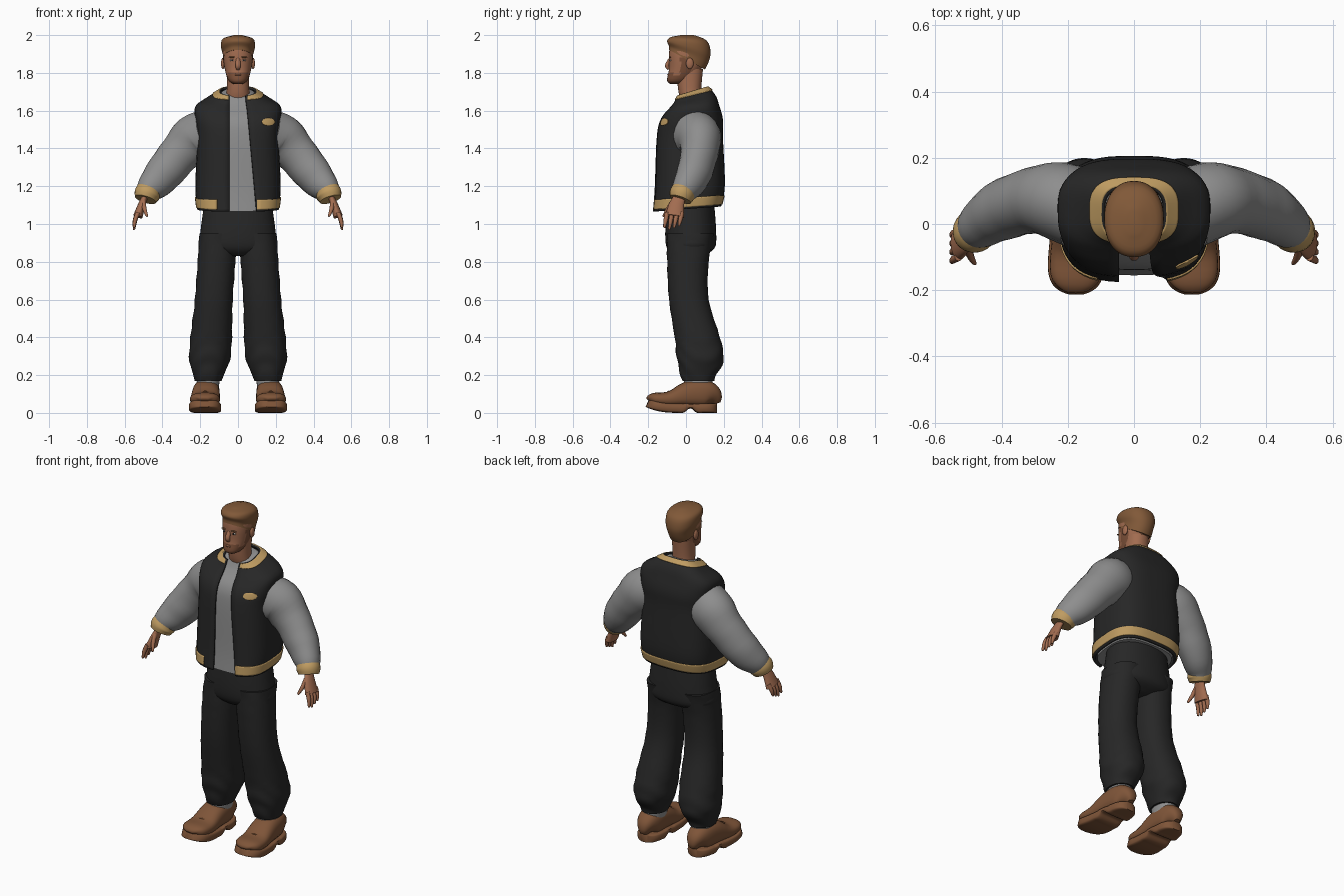
import bpy, bmesh, math
from mathutils import Vector

if "Cube" in bpy.data.objects:
    bpy.data.objects.remove(bpy.data.objects["Cube"])


def material(name, red, green, blue):
    mat = bpy.data.materials.new(name)
    mat.use_nodes = True
    mat.diffuse_color = (red, green, blue, 1)
    shader = next(node for node in mat.node_tree.nodes if node.type == "BSDF_PRINCIPLED")
    shader.inputs["Base Color"].default_value = (red, green, blue, 1)
    shader.inputs["Roughness"].default_value = .8
    return mat


skin = material("skin", .36, .15, .08)
hair = material("hair brown", .22, .1, .04)
stubble = material("stubble", .2, .08, .04)
grey = material("grey cloth", .27, .27, .27)
black = material("jacket black", .02, .02, .02)
charcoal = material("trouser charcoal", .02, .02, .02)
tan = material("tan trim", .52, .33, .12)
leather = material("shoe leather", .21, .09, .04)
lace = material("lace brown", .12, .05, .02)
white = material("eye white", .5, .45, .4)


def finish(name, bm, mats, rule=None):
    bmesh.ops.recalc_face_normals(bm, faces=bm.faces[:])
    for face in bm.faces:
        face.smooth = True
        if rule:
            face.material_index = rule(face.calc_center_median())
    mesh = bpy.data.meshes.new(name)
    bm.to_mesh(mesh)
    bm.free()
    for mat in mats:
        mesh.materials.append(mat)
    mesh.set_sharp_from_angle(angle=math.radians(45))
    obj = bpy.data.objects.new(name, mesh)
    bpy.context.collection.objects.link(obj)
    return obj


def skin_rings(name, rings, mats, closed=True, rule=None):
    """Join rings of points into one surface, capped when closed."""
    bm = bmesh.new()
    rows = [[bm.verts.new(point) for point in ring] for ring in rings]
    count = len(rows[0])
    for low, high in zip(rows, rows[1:]):
        for i in range(count if closed else count - 1):
            j = (i + 1) % count
            bm.faces.new((low[i], low[j], high[j], high[i]))
    if closed:
        bm.faces.new(rows[0])
        bm.faces.new(rows[-1])
    return finish(name, bm, mats, rule)


def curve(keys, steps=4):
    """Smooth interpolation through rows of numbers."""
    ends = [keys[0], *keys, keys[-1]]
    out = []
    for i in range(len(keys) - 1):
        for j in range(steps):
            t = j / steps
            out.append(tuple(
                b + t * (c - a + t * (2*a - 5*b + 4*c - d + t * (3*b - a - 3*c + d))) / 2
                for a, b, c, d in zip(*ends[i:i + 4])))
    return out + [keys[-1]]


def oval(angle, power):
    c, s = math.cos(angle), math.sin(angle)
    return (math.copysign(abs(c) ** (2 / power), c), math.copysign(abs(s) ** (2 / power), s))


def level(key, span=None, off=0, power=2.2, fold=0, centre=lambda z: 0, count=48):
    """Horizontal ring from z, half width, front y, back y and optional tilt."""
    z, half, front, back, *tilt = key
    slope = sum(tilt)
    middle, deep, half = (front + back) / 2, (back - front) / 2 + off, half + off
    start, end = 0, math.tau
    if span:
        start, end = (-math.acos(math.copysign((abs(x) / half) ** (power / 2), x)) for x in span)
        end += math.tau if end <= start else 0
    ring = []
    for i in range(count + 1 if span else count):
        angle = start + (end - start) * i / count
        u, v = oval(angle, power)
        swell = 1 + fold * math.sin(60 * z + 2 * math.sin(angle) + 3 * math.cos(2 * angle))
        ring.append((centre(z) + half * u * swell, middle + deep * v * swell, z + slope * deep * v))
    return ring


def stack(name, keys, mats, rule=None, **options):
    return skin_rings(name, [level(key, **options) for key in curve(keys)], mats, rule=rule)


def tube(name, rows, mat, side=1, ref="Y", flat=1, power=2, fold=0, count=24):
    """Limb from rows of x, y, z, radius along ref and optional radius across."""
    rows = curve(rows)
    points = [Vector((side * row[0], row[1], row[2])) for row in rows]
    axis = Vector([letter == ref for letter in "XYZ"])
    rings = []
    for i, row in enumerate(rows):
        along = (points[min(i + 1, len(points) - 1)] - points[max(i - 1, 0)]).normalized()
        u = (axis - along * axis.dot(along)).normalized()
        v = along.cross(u)
        ring = []
        for k in range(count):
            c, s = oval(math.tau * k / count, power)
            swell = 1 + fold * math.sin(70 * row[2] + 2 * c)
            ring.append(points[i] + (u * c * row[3] + v * s * flat * row[-1]) * swell)
        rings.append(ring)
    return skin_rings(name, rings, [mat])


def blob(name, place, size, mat):
    bm = bmesh.new()
    bmesh.ops.create_uvsphere(bm, u_segments=16, v_segments=10, radius=1)
    for vert in bm.verts:
        vert.co = Vector(a * b for a, b in zip(vert.co, size)) + Vector(place)
    return finish(name, bm, [mat])


# Head, neck and hair
def face_colour(place):
    beard = place.z < 1.78 or (place.z < 1.81 and place.y < -.07)
    sideburn = abs(place.x) > .06 and abs(place.y) < .03 and place.z < 1.88
    return 1 if place.y < .03 and (beard or sideburn) else 0


stack("head", [(1.74, .02, -.08, -.03), (1.76, .05, -.1, .02), (1.82, .07, -.09, .08),
               (1.9, .08, -.09, .11), (1.95, .07, -.08, .1), (1.97, .04, -.05, .06)],
      [skin, stubble], rule=face_colour)
stack("neck", [(1.64, .07, -.02, .09), (1.7, .06, -.04, .08), (1.82, .06, -.05, .09)], [skin])
stack("hair", [(1.87, .08, -.09, .1, -.55), (1.9, .08, -.09, .12, -.4),
               (1.94, .09, -.1, .13, -.25), (1.98, .08, -.08, .11, -.1),
               (2, .02, -.03, .04, 0)], [hair])
tube("nose", [(0, -.08, 1.88, .01), (0, -.1, 1.84, .014), (0, -.09, 1.82, .01)],
     skin, ref="X", flat=.8)
blob("lips", (0, -.09, 1.79), (.02, .01, .006), skin)
for side, word in ((1, "left"), (-1, "right")):
    eye = Vector((side * .03, -.08, 1.867))
    blob(word + "_eye", eye, (.013, .008, .006), white)
    blob(word + "_iris", eye + Vector((0, -.006, 0)), (.005, .004, .005), black)
    blob(word + "_brow", eye + Vector((0, -.005, .016)), (.02, .006, .004), hair)
    blob(word + "_ear", (side * .08, .02, 1.85), (.01, .02, .03), skin)

# Open jacket with hem, collar and chest badge on its surface, and a shirt inside
jacket_rows = curve([(1.08, .21, -.17, .18, .08), (1.2, .22, -.16, .2, .05),
                     (1.45, .21, -.15, .19, 0), (1.55, .22, -.13, .19, 0),
                     (1.62, .22, -.08, .17, .05), (1.66, .16, -.06, .15, .2),
                     (1.7, .09, -.04, .11, .3)], steps=6)


def jacket_at(z):
    for low, high in zip(jacket_rows, jacket_rows[1:]):
        if low[0] <= z <= high[0]:
            t = (z - low[0]) / (high[0] - low[0])
            return tuple(a + (b - a) * t for a, b in zip(low, high))


def panel(name, low, high, span, mat, off, thick, steps=8):
    heights = [low + (high - low) * i / steps for i in range(steps + 1)]
    rings = [level(jacket_at(z), span=span(z), off=off, power=3) for z in heights]
    shell = skin_rings(name, rings, [mat], closed=False).modifiers.new("thickness", "SOLIDIFY")
    shell.thickness, shell.offset = thick, 0


def badge_span(z):
    half = .004 + .03 * math.sqrt(max(0, 1 - ((z - 1.54) / .02) ** 2))
    return .16 - half, .16 + half


panel("jacket_body", 1.08, 1.7, lambda z: (.2 - .095 * z, -.045), black, 0, .012, steps=48)
panel("hem_band", 1.09, 1.14, lambda z: (.1, -.11), tan, .007, .008)
panel("collar_band", 1.68, 1.7, lambda z: (.05, -.05), tan, .006, .012)
panel("chest_badge", 1.52, 1.56, badge_span, tan, .008, .006)
skin_rings("shirt", [level(row, off=-.015, power=3) for row in jacket_rows], [grey])


# Shoe shape rules along its length, from toe at -1 to heel at 1
def shoe_width(t):
    return (.075 - .01 * t) * math.sqrt(1 - t ** 6)


def shoe_top(t):
    return .03 + (.07 + .08 / (1 + math.exp(-6 * t - .6))) * math.sqrt(1 - t ** 6)


def shoe_row(t, low, high, extra=0):
    y = -.02 + .185 * t
    lift = .03 * max(0, -t) ** 3
    half = (high - low) / 2
    return .17 - .04 * y, y, low + half + lift, shoe_width(t) + extra, half


def leg_centre(side):
    return lambda z: side * (.17 - .07 * z)


# Trousers, socks, shoes, sleeves and hands
stack("hips", [(.83, .06, -.06, .08), (.87, .2, -.1, .15), (.95, .2, -.11, .16),
               (1.1, .18, -.1, .15)], [charcoal])
along_shoe = [math.sin(math.pi * k / 20) for k in range(-9, 10)]
for side, word in ((1, "left"), (-1, "right")):
    stack(word + "_trouser_leg", [(.17, .07, -.02, .15), (.2, .08, -.03, .16),
                                  (.25, .1, -.04, .19), (.3, .11, -.05, .2),
                                  (.4, .11, -.06, .18), (.6, .1, -.09, .12),
                                  (.8, .1, -.1, .12), (.95, .1, -.1, .15)],
          [charcoal], fold=.02, centre=leg_centre(side))
    stack(word + "_sock", [(z, .06, -.01, .14) for z in (.13, .18)], [grey],
          centre=leg_centre(side))
    tube(word + "_shoe", [shoe_row(t, .03, shoe_top(t)) for t in along_shoe],
         leather, side, ref="X", power=2.5)
    tube(word + "_sole", [shoe_row(t, .02 if .1 < t < .4 else 0, .05, .006) for t in along_shoe],
         leather, side, ref="X", power=5)
    for t in (-.4, -.25, -.1):
        x, y, middle, wide, half = shoe_row(t, 0, shoe_top(t))
        tube(word + "_lace", [(x + k * wide / 2, y, middle + half - .012 * k * k, .005)
                              for k in (-1, 0, 1)], lace, side, count=8)

    tube(word + "_sleeve", [(.16, .04, 1.48, .13), (.23, .07, 1.45, .13), (.31, .07, 1.37, .11),
                            (.4, .04, 1.26, .1), (.46, 0, 1.19, .08), (.48, -.02, 1.15, .06)],
         grey, side, ref="Z", flat=.9, fold=.012)
    tube(word + "_cuff", [(.46, -.01, 1.19, .06), (.48, -.02, 1.16, .07), (.49, -.03, 1.13, .06)],
         tan, side, ref="Z", flat=.95)
    tube(word + "_palm", [(.49, -.03, 1.15, .03), (.51, -.05, 1.1, .04), (.53, -.06, 1.04, .05)],
         skin, side, flat=.5)

    def finger(name, base, tip):
        rows = []
        for t in (0, .5, .9, 1):
            bend = Vector((.02, 0, 0)) * t * (1 - t)
            rows.append((*(Vector(base).lerp(Vector(tip), t) + bend), .012 - .007 * t ** 4))
        tube(word + name, rows, skin, side, count=10)

    for i in range(4):
        y = -.1 + .026 * i
        finger("_finger", (.53, y, 1.06), (.55, y - .015, .97 + .01 * abs(i - 1)))
    finger("_thumb", (.5, -.07, 1.12), (.48, -.12, 1.04))
